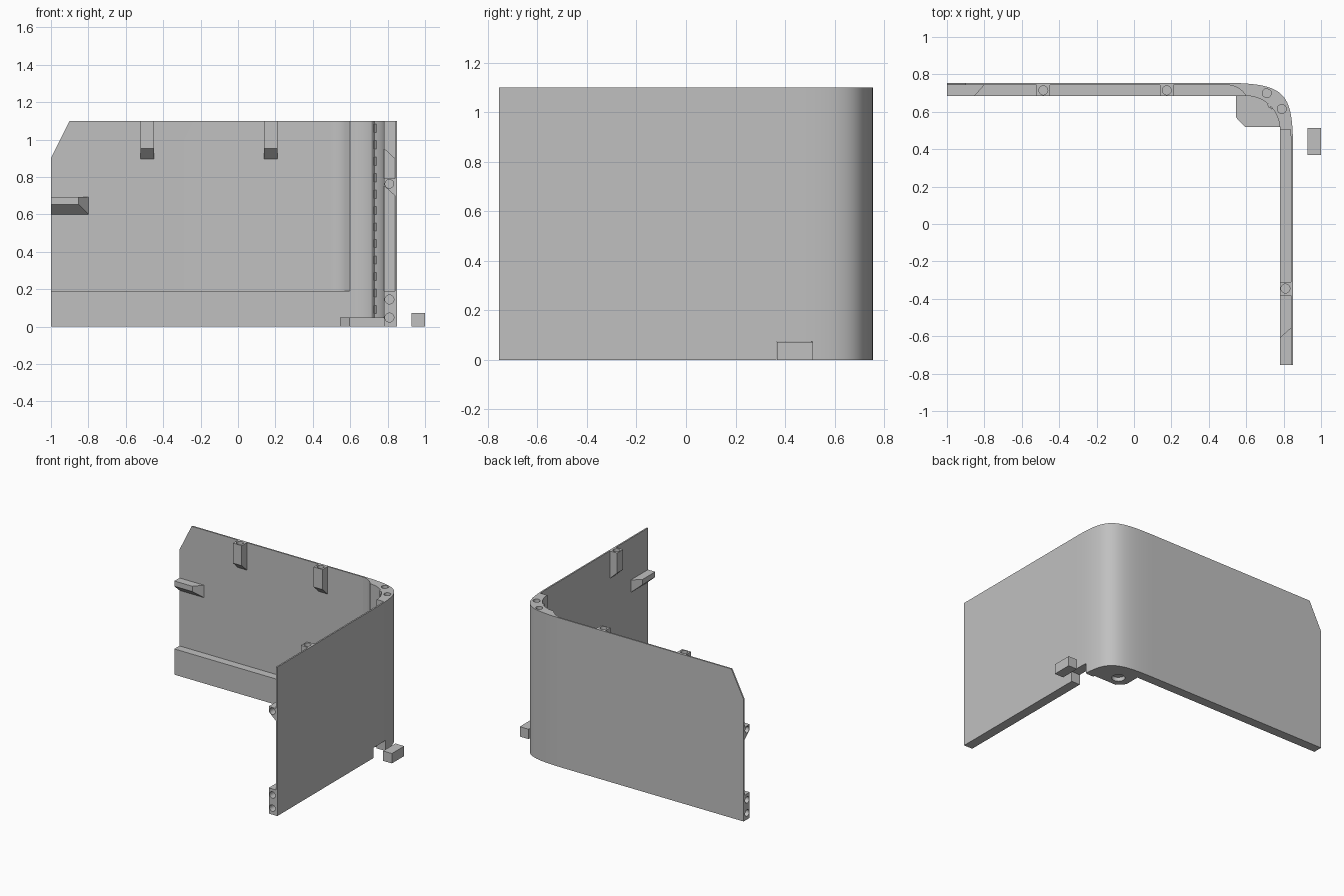
import bpy, bmesh, math
from mathutils import Vector, Matrix

if "Cube" in bpy.data.objects:
    bpy.data.objects.remove(bpy.data.objects["Cube"])

grey = bpy.data.materials.new("plain grey")
grey.diffuse_color = (0.53, 0.53, 0.53, 1)
grey.use_nodes = True
grey.node_tree.nodes["Principled BSDF"].inputs["Base Color"].default_value = grey.diffuse_color

OUT_X, OUT_Y, T, D, H = 0.85, 0.755, 0.011, 0.059, 1.1


def finish(name, bm):
    bmesh.ops.recalc_face_normals(bm, faces=bm.faces)
    me = bpy.data.meshes.new(name)
    bm.to_mesh(me)
    bm.free()
    ob = bpy.data.objects.new(name, me)
    bpy.context.collection.objects.link(ob)
    me.materials.append(grey)
    return ob


def prism(name, pts, z0, z1):
    bm = bmesh.new()
    f = bm.faces.new([bm.verts.new((x, y, z0)) for x, y in pts])
    r = bmesh.ops.extrude_face_region(bm, geom=[f])
    vs = [v for v in r["geom"] if isinstance(v, bmesh.types.BMVert)]
    bmesh.ops.translate(bm, verts=vs, vec=(0, 0, z1 - z0))
    return finish(name, bm)


def hull(name, pts):
    bm = bmesh.new()
    vs = [bm.verts.new(p) for p in pts]
    bmesh.ops.convex_hull(bm, input=vs)
    bmesh.ops.dissolve_limit(bm, angle_limit=0.01, verts=bm.verts, edges=bm.edges)
    return finish(name, bm)


def box(name, x0, x1, y0, y1, z0, z1):
    return hull(name, [(x, y, z) for x in (x0, x1) for y in (y0, y1) for z in (z0, z1)])


def rod(centre, axis, r, length):
    bm = bmesh.new()
    rot = Vector((0, 0, 1)).rotation_difference(Vector(axis)).to_matrix().to_4x4()
    bmesh.ops.create_cone(bm, cap_ends=True, segments=24, radius1=r, radius2=r,
                          depth=length, matrix=Matrix.Translation(centre) @ rot)
    return finish("cutter", bm)


def cut(ob, cutter):
    m = ob.modifiers.new("cut", 'BOOLEAN')
    m.operation, m.solver, m.object = 'DIFFERENCE', 'EXACT', cutter
    bpy.context.view_layer.objects.active = ob
    bpy.ops.object.modifier_apply(modifier=m.name)
    bpy.data.objects.remove(cutter, do_unlink=True)


def smooth(ob):
    bpy.ops.object.select_all(action='DESELECT')
    ob.select_set(True)
    bpy.context.view_layer.objects.active = ob
    bpy.ops.object.shade_smooth_by_angle(angle=math.radians(25))


# local wall frames: s along the wall, d inward from its inner face
def on_back(s, d, z):
    return (s, OUT_Y - T - d, z)


def on_right(s, d, z):
    return (OUT_X - T - d, s, z)


def notch_cutter():
    return box("cutter", 0.7, 0.9, 0.365, 0.51, -0.1, 0.075)


# outer corner curve and its inward offset
P = [Vector(p) for p in ((0.45, OUT_Y), (0.81, OUT_Y), (OUT_X, 0.715), (OUT_X, 0.40))]
outer, inner = [], []
for i in range(33):
    t = i / 32
    u = 1 - t
    p = u**3 * P[0] + 3*u*u*t * P[1] + 3*u*t*t * P[2] + t**3 * P[3]
    g = (u*u * (P[1]-P[0]) + 2*u*t * (P[2]-P[1]) + t*t * (P[3]-P[2])).normalized()
    outer.append(tuple(p))
    inner.append((p.x + g.y * T, p.y - g.x * T))

# thin L-shaped outer wall with clipped top corner and cable notch
wall = prism("outer_wall",
             [(-1, OUT_Y)] + outer + [(OUT_X, -0.755), (OUT_X - T, -0.755)]
             + inner[::-1] + [(-1, OUT_Y - T)], 0, H)
cut(wall, hull("cutter", [(x, y, z) for y in (0.6, 0.9)
                          for x, z in ((-1.1, 0.7), (-0.85, 1.2), (-1.1, 1.2))]))
cut(wall, notch_cutter())
smooth(wall)

# corner post: fairing, hollow inner arc, straight flank
arc = [(0.6 + 0.18 * math.sin(a), 0.505 + 0.18 * math.cos(a))
       for a in [math.pi / 2 * i / 16 for i in range(17)]]
fair = [(0.5, 0.7435), (0.52, 0.741), (0.54, 0.735), (0.56, 0.725), (0.58, 0.709)]
back = [p for p in inner if p[0] > 0.52 and p[1] > 0.51]
post = prism("corner_post", fair + arc + [(OUT_X - T, 0.505)] + back[::-1], 0, H)
for x, y in ((0.71, 0.70), (0.79, 0.615)):
    cut(post, rod((x, y, H), (0, 0, 1), 0.024, 0.16))
smooth(post)

# toothed vertical rib inside the corner
prism("corner_rib", [(0.712, 0.64), (0.722, 0.62), (0.735, 0.632), (0.74, 0.65)], 0.04, H)
for i in range(12):
    z = 0.07 + i * 0.088
    prism("rib_tooth", [(0.725, 0.635), (0.733, 0.613), (0.748, 0.618), (0.75, 0.635)],
          z, z + 0.044)

# foot plate with a round recess underneath
plate = prism("foot_plate", [(0.545, 0.69), (0.545, 0.57), (0.595, 0.518),
                             (0.785, 0.518), (0.785, 0.6), (0.7, 0.69)], 0, 0.048)
cut(plate, rod((0.64, 0.6, 0), (0, 0, 1), 0.045, 0.06))
smooth(plate)

# fittings on both walls: ledge, end clip, hanging pegs, all with screw holes
for side, at, s0, s1, clip_z, pegs, axis in (
        ("back", on_back, -1.0, 0.6, 0.6, (-0.485, 0.175), (1, 0, 0)),
        ("right", on_right, -0.755, 0.505, 0.7, (-0.345,), (0, 1, 0))):
    ledge = hull(side + "_ledge", [at(s, d, z) for s in (s0, s1)
                                   for d in (0, D) for z in (0, 0.19)])
    for z in (0.048, 0.145):
        cut(ledge, rod(at(s0, D / 2, z), axis, 0.024, 0.16))
    if side == "right":
        cut(ledge, notch_cutter())
    smooth(ledge)

    clip = hull(side + "_clip",
                [at(s, d, z) for d, lo, far in ((0, 0, 0.2), (D, 0.053, 0.148))
                 for s in (s0, s0 + far) for z in (clip_z + lo, clip_z + 0.092)])
    cut(clip, rod(at(s0, D / 2, clip_z + 0.063), axis, 0.023, 0.16))
    smooth(clip)

    for s in pegs:
        peg = hull(side + "_peg", [at(s + w, d, z) for w in (-0.036, 0.036)
                                   for d, lo in ((0, 0.897), (D, 0.952)) for z in (lo, H)])
        cut(peg, rod(at(s, D / 2, H), (0, 0, 1), 0.024, 0.16))
        smooth(peg)

# loose block beside the notch
box("loose_block", 0.928, 1.0, 0.368, 0.512, 0, 0.073)
